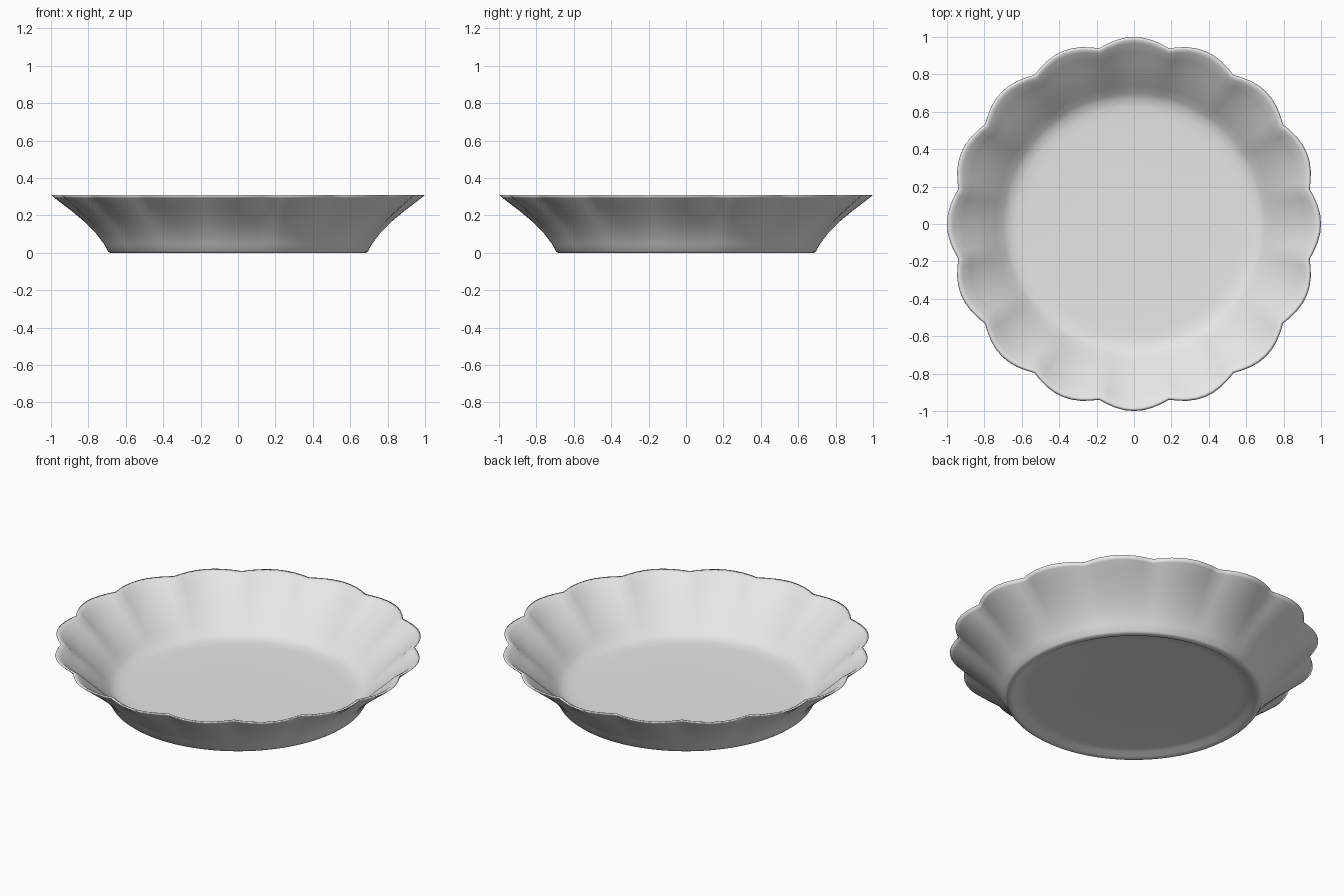
import bpy, bmesh, math

if "Cube" in bpy.data.objects:
    bpy.data.objects.remove(bpy.data.objects["Cube"])

LOBES = 16
SEGS = LOBES * 8

# Profile from underside centre, round the rim, to inside centre:
# (radius, height, strength of the scalloping)
PROFILE = [
    (0.30, 0.022, 0), (0.58, 0.022, 0), (0.63, 0.017, 0), (0.655, 0.002, 0),
    (0.67, 0.0, 0), (0.685, 0.0, 0), (0.695, 0.008, 0), (0.715, 0.045, 0.05),
    (0.76, 0.105, 0.2), (0.82, 0.165, 0.4), (0.885, 0.22, 0.65),
    (0.94, 0.262, 0.85), (0.98, 0.293, 1), (1.0, 0.31, 1),
    (0.985, 0.31, 1), (0.968, 0.301, 1), (0.925, 0.265, 0.85),
    (0.865, 0.217, 0.65), (0.80, 0.165, 0.4), (0.74, 0.11, 0.2),
    (0.70, 0.075, 0.08), (0.67, 0.056, 0), (0.63, 0.047, 0),
    (0.58, 0.044, 0), (0.30, 0.042, 0),
]

glaze = bpy.data.materials.new("light grey glaze")
glaze.diffuse_color = (0.8, 0.8, 0.8, 1)
glaze.use_nodes = True
glaze.node_tree.nodes["Principled BSDF"].inputs["Base Color"].default_value = glaze.diffuse_color

# Scalloped dish
bm = bmesh.new()
rings = []
for r, z, s in PROFILE:
    ring = []
    for i in range(SEGS):
        a = 2 * math.pi * i / SEGS
        dip = 1 - abs(math.cos(a * LOBES / 2))
        rr = r * (1 - 0.042 * s * dip)
        ring.append(bm.verts.new((rr * math.cos(a), rr * math.sin(a), z)))
    rings.append(ring)
for lo, hi in zip(rings, rings[1:]):
    for i in range(SEGS):
        j = (i + 1) % SEGS
        bm.faces.new((lo[i], lo[j], hi[j], hi[i]))
# Close the floor and the underside
for ring, z in ((rings[0], 0.022), (rings[-1], 0.042)):
    c = bm.verts.new((0, 0, z))
    for i in range(SEGS):
        bm.faces.new((c, ring[i], ring[(i + 1) % SEGS]))
bmesh.ops.recalc_face_normals(bm, faces=bm.faces)
for f in bm.faces:
    f.smooth = True
mesh = bpy.data.meshes.new("scalloped_dish")
bm.to_mesh(mesh)
bm.free()
mesh.materials.append(glaze)
dish = bpy.data.objects.new("scalloped_dish", mesh)
bpy.context.collection.objects.link(dish)
